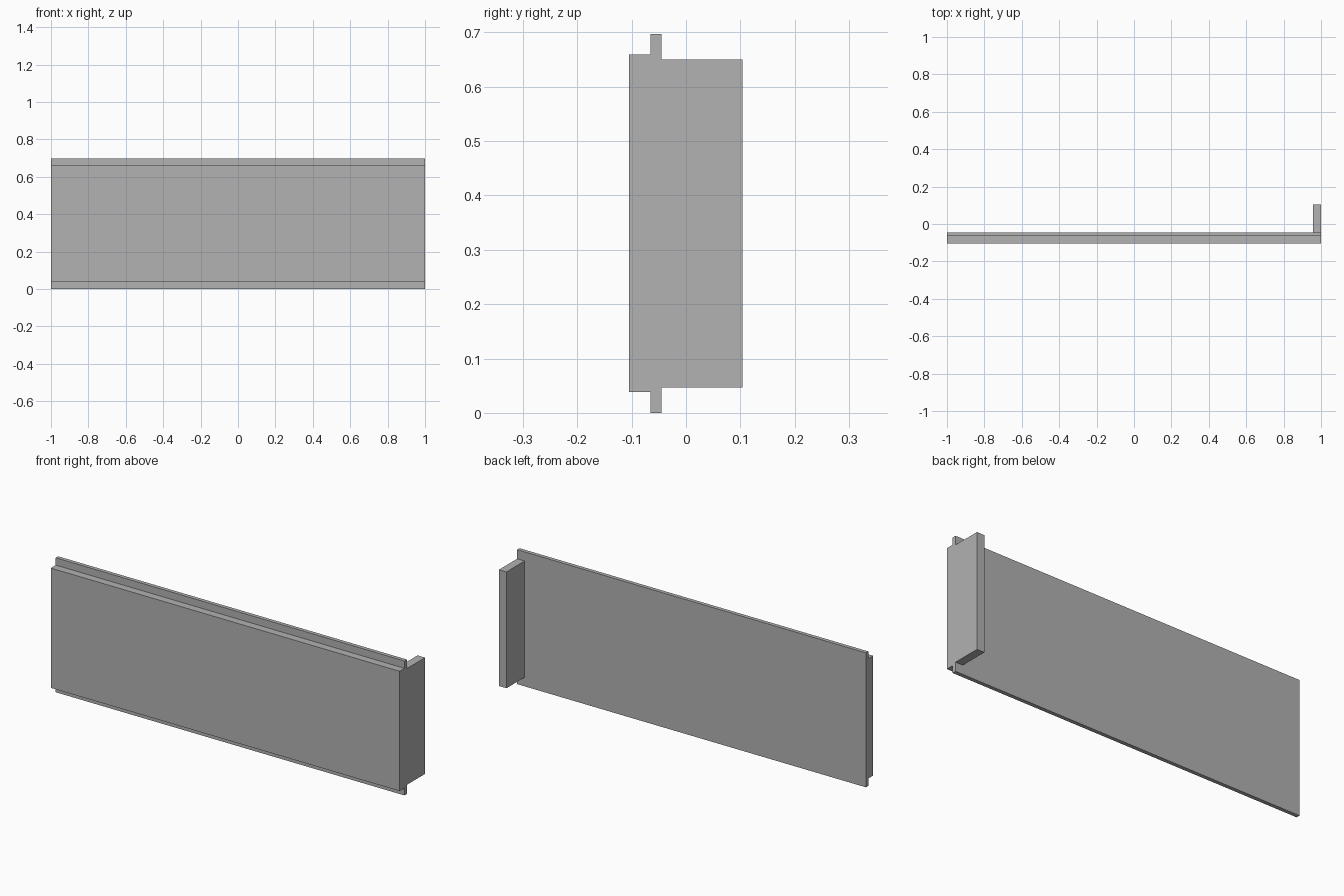
import bpy

cube = bpy.data.objects.get("Cube")
if cube:
    bpy.data.objects.remove(cube, do_unlink=True)

GREY = (0.445, 0.445, 0.445, 1.0)
grey = bpy.data.materials.new("plain_grey")
grey.use_nodes = True
grey.diffuse_color = GREY
grey.node_tree.nodes["Principled BSDF"].inputs["Base Color"].default_value = GREY


def box(name, x, y, z):
    """Box spanning the given (low, high) range on each axis."""
    spans = (x, y, z)
    bpy.ops.mesh.primitive_cube_add(size=1, location=[sum(s) / 2 for s in spans])
    obj = bpy.context.object
    obj.name = name
    obj.scale = [high - low for low, high in spans]
    bpy.ops.object.transform_apply(location=False, rotation=False, scale=True)
    obj.data.materials.append(grey)
    return obj


# Thick front panel, taller thin sheet behind it, and the return at one end
box("front_panel", (-1, 1), (-0.105, -0.065), (0.038, 0.659))
box("back_sheet", (-1, 1), (-0.065, -0.045), (0, 0.697))
box("end_return", (0.957, 1), (-0.045, 0.104), (0.047, 0.65))
